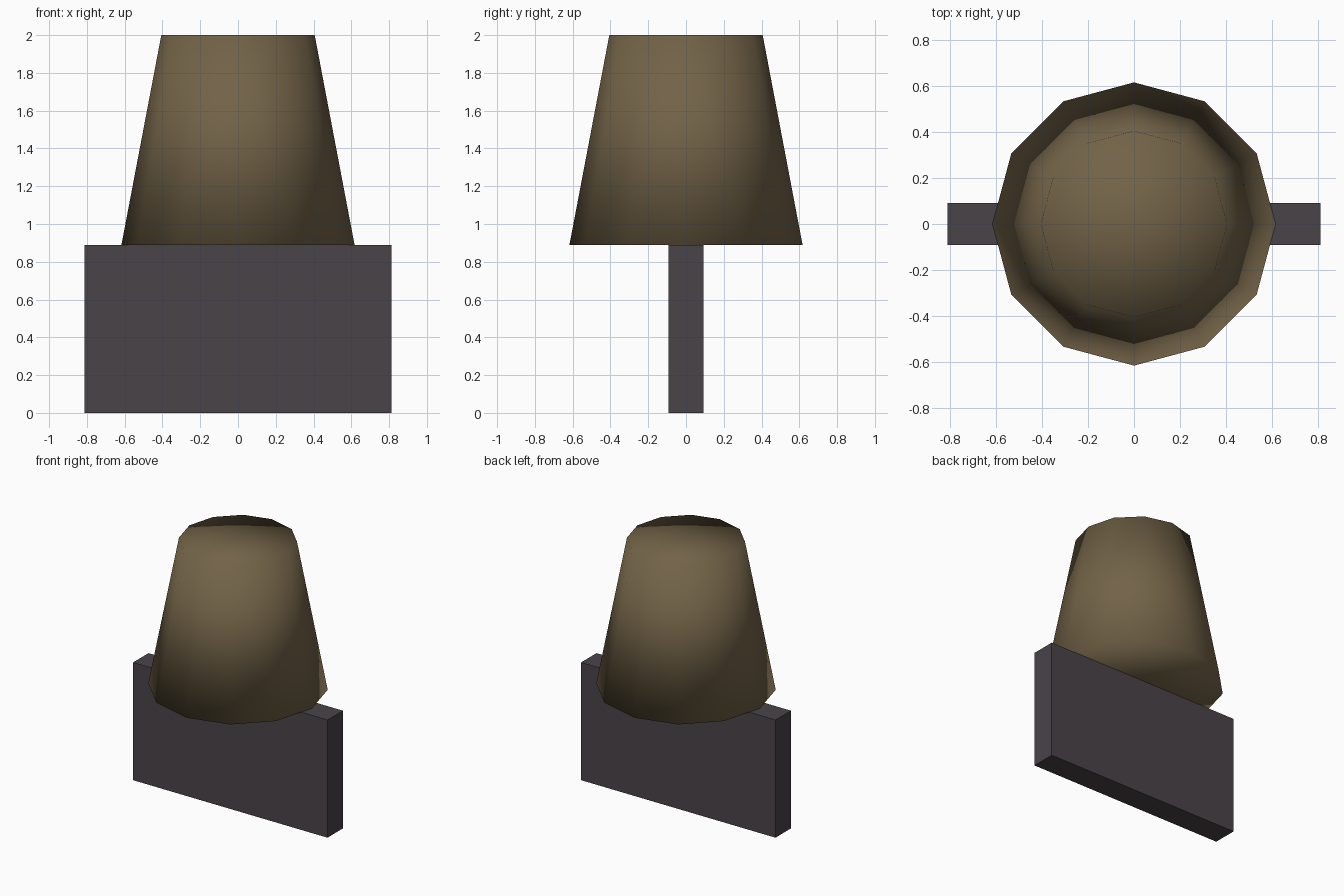
import bpy, bmesh

if "Cube" in bpy.data.objects:
    bpy.data.objects.remove(bpy.data.objects["Cube"])


def material(name, color):
    mat = bpy.data.materials.new(name)
    mat.diffuse_color = (*color, 1.0)
    mat.use_nodes = True
    mat.node_tree.nodes["Principled BSDF"].inputs["Base Color"].default_value = mat.diffuse_color
    return mat


def part(name, mat):
    """Turn the active primitive into a named part with applied scale."""
    obj = bpy.context.object
    obj.name = name
    bpy.ops.object.transform_apply(location=False, rotation=False, scale=True)
    obj.data.materials.append(mat)
    return obj


brown = material("dull brown", (0.17, 0.125, 0.064))
grey = material("dark grey", (0.068, 0.057, 0.066))

BASE_H, TOP = 0.89, 2.0

# Upright slab
bpy.ops.mesh.primitive_cube_add(size=1, location=(0, 0, BASE_H / 2))
bpy.context.object.scale = (1.626, 0.184, BASE_H)
part("base_slab", grey)

# Twelve-sided tapered body, smooth all over including its caps
bpy.ops.mesh.primitive_cone_add(vertices=12, radius1=0.617, radius2=0.406,
                                depth=TOP - BASE_H, end_fill_type='TRIFAN',
                                location=(0, 0, (BASE_H + TOP) / 2))
part("tapered_body", brown)
bpy.ops.object.shade_smooth()
